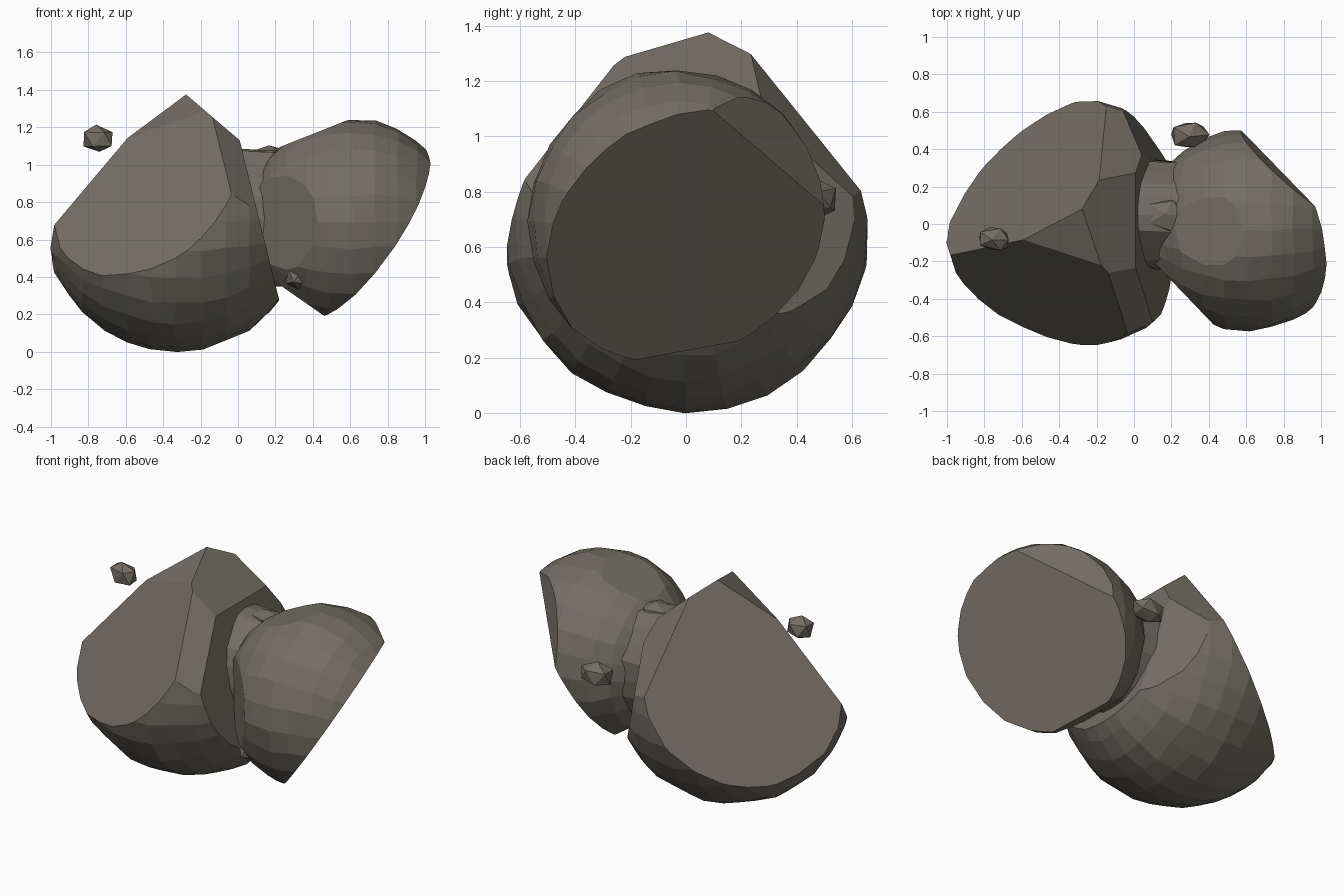
import bpy, bmesh, random
from mathutils import Vector, Matrix

random.seed(4)
if "Cube" in bpy.data.objects:
    bpy.data.objects.remove(bpy.data.objects["Cube"])

stone = bpy.data.materials.new("grey brown stone")
stone.use_nodes = True
COLOUR = (0.17, 0.153, 0.13, 1)
stone.diffuse_color = COLOUR
stone.node_tree.nodes["Principled BSDF"].inputs["Base Color"].default_value = COLOUR


def finish(bm, name):
    bmesh.ops.recalc_face_normals(bm, faces=bm.faces)
    mesh = bpy.data.meshes.new(name)
    bm.to_mesh(mesh)
    bm.free()
    mesh.materials.append(stone)
    obj = bpy.data.objects.new(name, mesh)
    bpy.context.collection.objects.link(obj)
    return obj


def roughen(bm, amount):
    for v in bm.verts:
        v.co += Vector([random.uniform(-amount, amount) for _ in range(3)])


def slice_off(bm, normal, offset):
    """Remove everything beyond the plane normal . p = offset and cap it flat."""
    n = Vector(normal)
    point = n * (offset / n.length_squared)
    cut = bmesh.ops.bisect_plane(bm, geom=bm.verts[:] + bm.edges[:] + bm.faces[:],
                                 plane_co=point, plane_no=n, clear_outer=True)
    edges = [e for e in cut["geom_cut"] if isinstance(e, bmesh.types.BMEdge)]
    if edges:
        bmesh.ops.edgeloop_fill(bm, edges=[e for e in edges if e.is_boundary])


def lobe(name, centre, radii, segments, rings, cuts):
    """Faceted ball with its poles along x, trimmed by flat cuts."""
    bm = bmesh.new()
    bmesh.ops.create_uvsphere(bm, u_segments=segments, v_segments=rings, radius=1)
    bmesh.ops.transform(bm, verts=bm.verts, matrix=Matrix.Translation(centre)
                        @ Matrix.Diagonal((*radii, 1)) @ Matrix.Rotation(1.5708, 4, "Y"))
    roughen(bm, 0.008)
    for normal, offset in cuts:
        slice_off(bm, normal, offset)
    return finish(bm, name)


def chunk(name, centre, size):
    bm = bmesh.new()
    bmesh.ops.create_icosphere(bm, subdivisions=1, radius=0.5)
    roughen(bm, 0.06)
    bmesh.ops.transform(bm, verts=bm.verts, matrix=Matrix.Translation(centre)
                        @ Matrix.Diagonal((*size, 1)))
    return finish(bm, name)


# Large lobe: broad front and back faces, crest, shoulders and neck side
lobe("large_lobe", (-0.33, 0, 0.695), (0.7, 0.67, 0.695), 28, 16, [
    ((-0.42, -0.76, 0.49), 0.872),
    ((-0.65, 0.61, 0.44), 0.835),
    ((-0.41, -0.38, 0.82), 1.211),
    ((0.65, 0, 0.76), 0.865),
    ((0.37, 0.71, 0.6), 0.876),
    ((0.6, -0.55, 0.58), 0.79),
    ((0.97, 0, 0.24), 0.28),
    ((0.85, 0.5, 0.15), 0.37),
    ((-0.95, -0.3, 0), 0.983),
])

# Small lobe: broad end face, smaller rear face, and a taper toward the neck
lobe("small_lobe", (0.61, -0.03, 0.695), (0.56, 0.54, 0.55), 24, 14, [
    ((0.787, 0.307, -0.535), 0.205),
    ((0.64, 0.75, 0.15), 0.855),
    ((-0.37, 0, 0.93), 0.935),
    ((-0.57, 0, -0.82), -0.42),
    ((-0.72, -0.69, 0), 0.065),
])

# Neck joining the lobes
bm = bmesh.new()
bmesh.ops.create_cone(bm, cap_ends=True, segments=20, radius1=0.38, radius2=0.36, depth=0.34)
bmesh.ops.transform(bm, verts=bm.verts, matrix=Matrix.Translation((0.13, 0.05, 0.71))
                    @ Matrix.Diagonal((1, 0.78, 1, 1)) @ Matrix.Rotation(1.5708, 4, "Y"))
roughen(bm, 0.012)
finish(bm, "neck")

# Loose and embedded chunks
chunk("floating_chunk", (-0.75, -0.08, 1.14), (0.19, 0.14, 0.15))
chunk("back_chunk", (0.30, 0.475, 0.77), (0.21, 0.17, 0.15))
chunk("front_lump", (0.32, -0.33, 0.40), (0.15, 0.14, 0.14))
chunk("top_lump", (0.17, 0.05, 1.05), (0.22, 0.2, 0.1))
